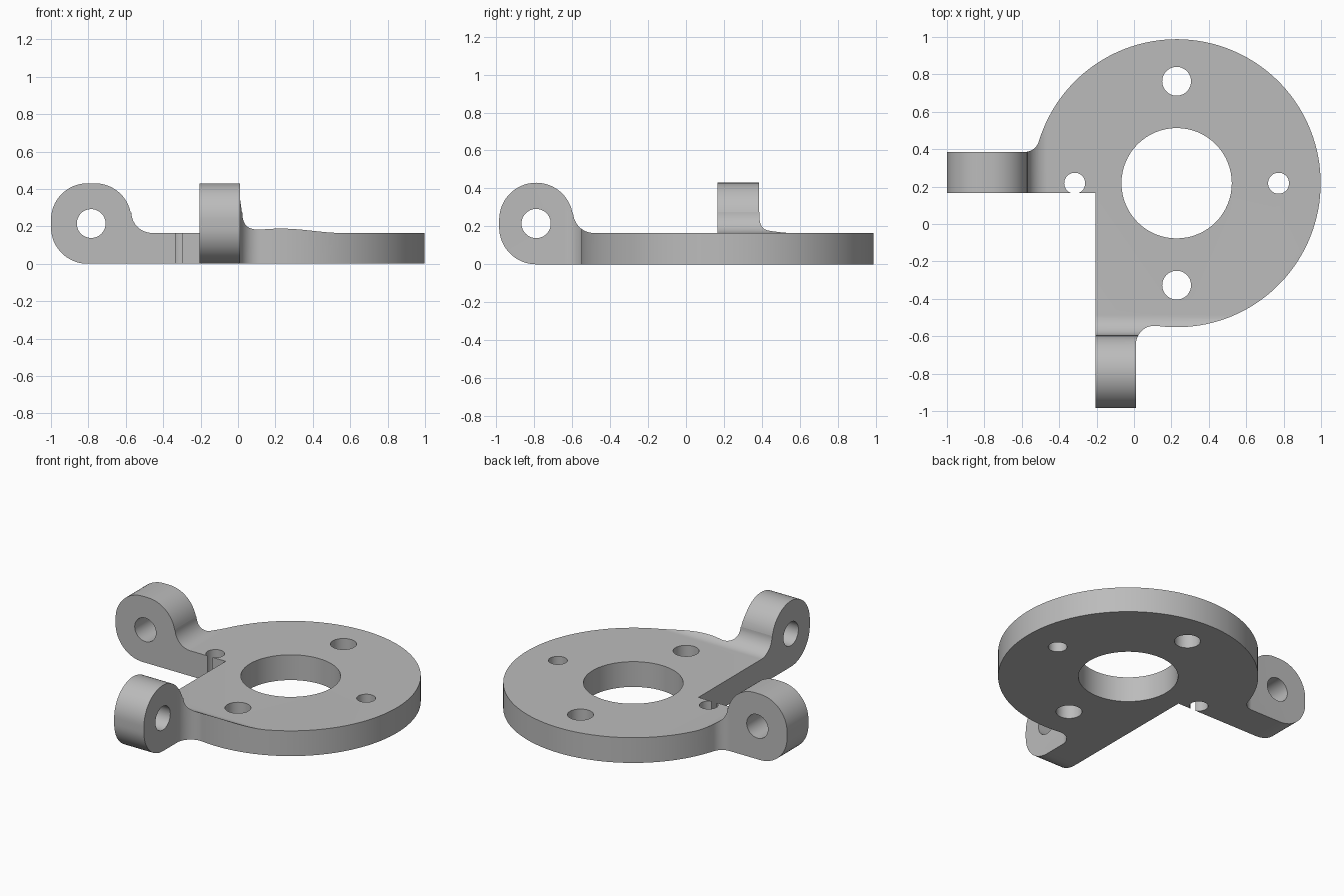
import bpy, bmesh
from math import sin, cos, pi, radians, sqrt, atan2
from mathutils import Vector

cube = bpy.data.objects.get("Cube")
if cube:
    bpy.data.objects.remove(cube, do_unlink=True)

grey = bpy.data.materials.new("plain grey")
grey.use_nodes = True
colour = (0.5, 0.5, 0.5, 1)
grey.diffuse_color = colour
grey.node_tree.nodes["Principled BSDF"].inputs["Base Color"].default_value = colour

CX, CY, R = 0.228, 0.218, 0.77      # flange centre and radius
THICK, TALL = 0.165, 0.43           # plate and lug heights
ARM_Y, ARM_X = (0.165, 0.385), (-0.205, 0.01)


def arc(cx, cy, r, a, b, n=16):
    """Points along an arc from angle a to angle b, in degrees."""
    return [(cx + r * cos(radians(a + (b - a) * i / n)),
             cy + r * sin(radians(a + (b - a) * i / n))) for i in range(n + 1)]


def prism(name, points, place, sweep):
    """Extrude a closed 2D outline, placed in space, along sweep."""
    bm = bmesh.new()
    face = bm.faces.new([bm.verts.new(place(u, v)) for u, v in points])
    new = bmesh.ops.extrude_face_region(bm, geom=[face])["geom"]
    bmesh.ops.translate(bm, vec=Vector(sweep),
                        verts=[g for g in new if isinstance(g, bmesh.types.BMVert)])
    bmesh.ops.recalc_face_normals(bm, faces=bm.faces)
    mesh = bpy.data.meshes.new(name)
    bm.to_mesh(mesh)
    bm.free()
    mesh.materials.append(grey)
    obj = bpy.data.objects.new(name, mesh)
    bpy.context.collection.objects.link(obj)
    return obj


def combine(target, tool, operation):
    """Apply a boolean and discard the tool."""
    mod = target.modifiers.new("cut", "BOOLEAN")
    mod.operation, mod.solver, mod.object = operation, "EXACT", tool
    bpy.context.view_layer.objects.active = target
    bpy.ops.object.modifier_apply(modifier=mod.name)
    bpy.data.objects.remove(tool, do_unlink=True)


def lug_profile(start, width, end, r=0.195, fillet=0.11):
    """Side outline: rounded lug flowing into the flat plate."""
    inner = start + width
    return (arc(start + r, r, r, 270, 180)
            + arc(start + r, TALL - r, r, 180, 90)
            + arc(inner - r, TALL - r, r, 90, 10)
            + arc(inner + fillet, THICK + fillet, fillet, 180, 270)
            + [(end, THICK), (end, 0)])


# Plate and lugs swept from their side profiles
bracket = prism("flange_bracket", lug_profile(-0.985, 0.39, 1.2),
                lambda u, v: (ARM_X[0], u, v), (1.5, 0, 0))
left_arm = prism("side_arm", lug_profile(-1.0, 0.43, 0.1),
                 lambda u, v: (u, ARM_Y[0], v), (0, 1.0, 0))
combine(bracket, left_arm, "UNION")

# Plan outline: round flange with filleted arms
f1, f2 = 0.1, 0.08
fx, fy = ARM_X[1] + f1, CY - sqrt((R + f1) ** 2 - (CX - ARM_X[1] - f1) ** 2)
gy = ARM_Y[1] + f2
gx = CX - sqrt((R + f2) ** 2 - (gy - CY) ** 2)
a1 = atan2(fy - CY, fx - CX) * 180 / pi
a2 = atan2(gy - CY, gx - CX) * 180 / pi
outline = ([(-1.2, -1.2), (ARM_X[1], -1.2)]
           + arc(fx, fy, f1, 180, a1 + 180)
           + arc(CX, CY, R, a1, a2, 96)[1:]
           + arc(gx, gy, f2, a2 - 180, -90)[1:]
           + [(-1.2, ARM_Y[1])])
plan = prism("plan_cutter", outline, lambda u, v: (u, v, -0.2), (0, 0, 1))
combine(bracket, plan, "INTERSECT")

# Central bore and bolt holes
for x, y, r in [(CX, CY, 0.295), (CX, CY + 0.545, 0.077), (CX, CY - 0.545, 0.077),
                (CX + 0.545, CY, 0.056), (CX - 0.545, CY, 0.056)]:
    hole = prism("bolt_hole", arc(x, y, r, 0, 360, 64)[:-1],
                 lambda u, v: (u, v, -0.2), (0, 0, 1))
    combine(bracket, hole, "DIFFERENCE")

# Pivot holes through the lugs
pivot = prism("side_pivot", arc(-0.785, 0.215, 0.077, 0, 360, 48)[:-1],
              lambda u, v: (u, 0, v), (0, 0.6, 0))
combine(bracket, pivot, "DIFFERENCE")
pivot = prism("front_pivot", arc(-0.79, 0.215, 0.077, 0, 360, 48)[:-1],
              lambda u, v: (-0.4, u, v), (0.6, 0, 0))
combine(bracket, pivot, "DIFFERENCE")

# Smooth the curved walls, keep machined edges crisp
bpy.ops.object.select_all(action="DESELECT")
bracket.select_set(True)
bpy.context.view_layer.objects.active = bracket
bpy.ops.object.shade_smooth_by_angle(angle=radians(30))
